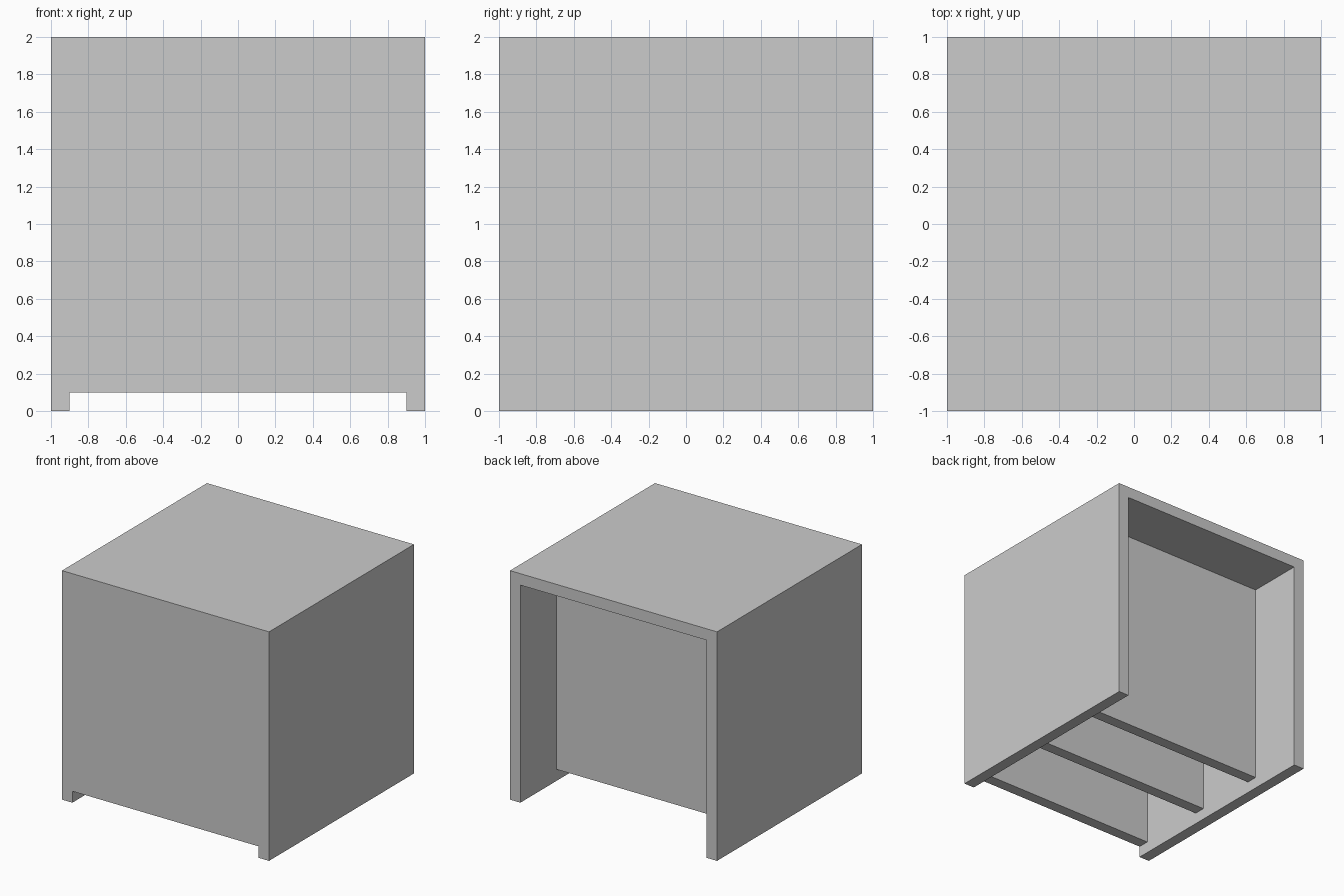
import bpy, bmesh

if "Cube" in bpy.data.objects:
    bpy.data.objects.remove(bpy.data.objects["Cube"])

T = 0.1                         # board thickness
BACK_FACES = [-0.9, -0.175, 0.5]  # rear face of each cross panel


def extrude_x(name, profile, half_width):
    """Extrude a (y, z) outline along x, centred on x = 0."""
    bm = bmesh.new()
    face = bm.faces.new([bm.verts.new((-half_width, y, z)) for y, z in profile])
    res = bmesh.ops.extrude_face_region(bm, geom=[face])
    verts = [v for v in res["geom"] if isinstance(v, bmesh.types.BMVert)]
    bmesh.ops.translate(bm, verts=verts, vec=(2 * half_width, 0, 0))
    bmesh.ops.recalc_face_normals(bm, faces=bm.faces)
    mesh = bpy.data.meshes.new(name)
    bm.to_mesh(mesh)
    bm.free()
    obj = bpy.data.objects.new(name, mesh)
    bpy.context.collection.objects.link(obj)
    return obj


# Outer cabinet block
cabinet = extrude_x("cabinet", [(-1, 0), (1, 0), (1, 2), (-1, 2)], 1)

# Comb-shaped void: gap under the panels plus the bays between them
comb = [(-1.2, -0.2), (-1.2, T)]
ends = [y - T for y in BACK_FACES[1:]] + [1.2]
for start, end in zip(BACK_FACES, ends):
    comb += [(start, T), (start, 2 - T), (end, 2 - T)]
    if end < 1:
        comb.append((end, T))
comb.append((1.2, -0.2))
void = extrude_x("void_cutter", comb, 1 - T)
void.hide_render = True

# Hollow out the block, leaving sides, top and cross panels
cut = cabinet.modifiers.new("hollow", "BOOLEAN")
cut.operation = "DIFFERENCE"
cut.solver = "EXACT"
cut.object = void
bpy.context.view_layer.objects.active = cabinet
cabinet.select_set(True)
bpy.ops.object.modifier_apply(modifier=cut.name)
bpy.data.objects.remove(void)
